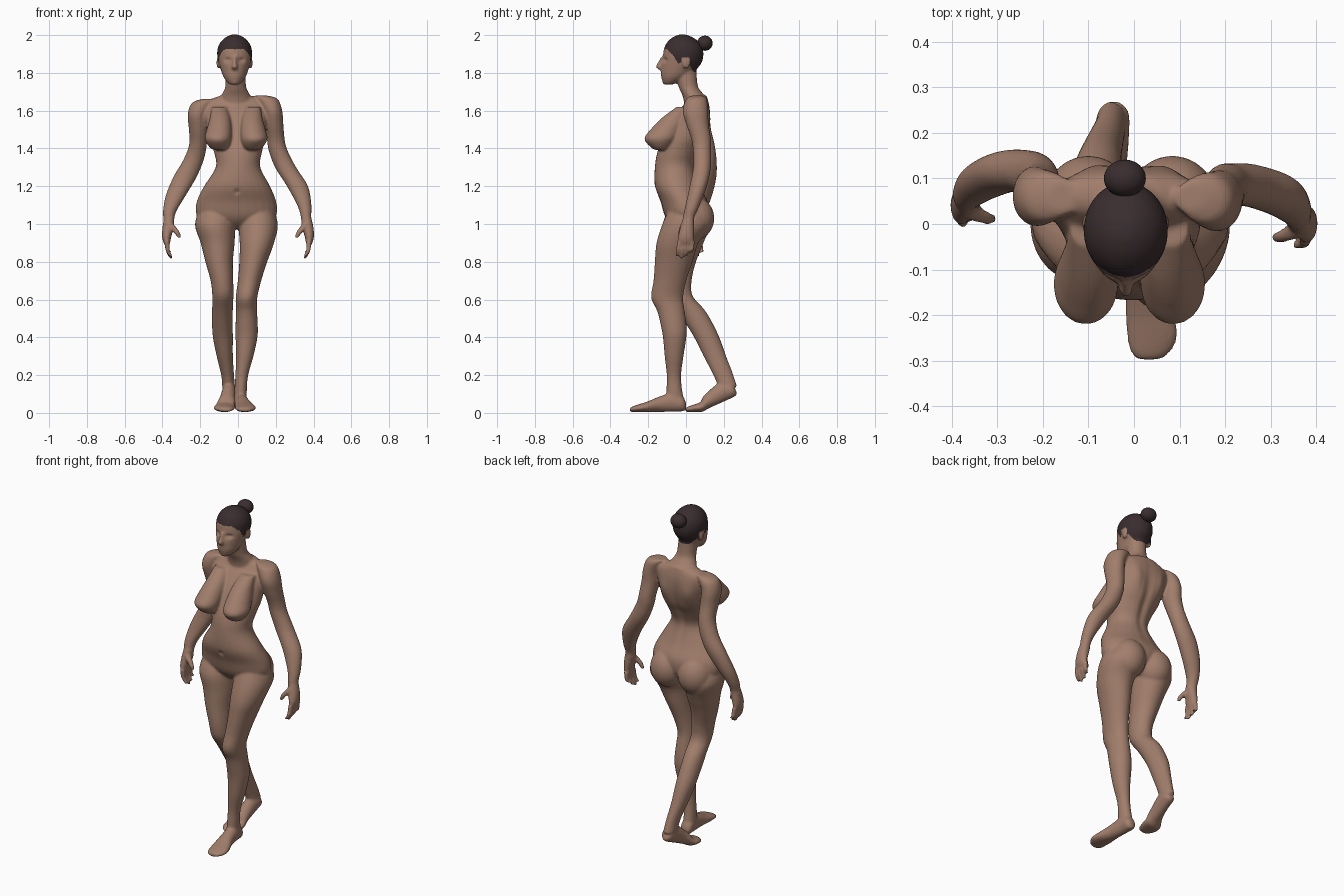
import bpy, bmesh, math
from mathutils import Vector, Matrix


def material(name, rgb):
    m = bpy.data.materials.new(name)
    m.diffuse_color = (*rgb, 1)
    return m


skin = material("brown skin", (0.36, 0.21, 0.15))
hair = material("dark hair", (0.042, 0.026, 0.028))
bm = bmesh.new()
CX = -0.018  # head centre


def smooth_rings(rings, steps=4):
    """Catmull-Rom interpolation of (x, y, z, radius a, radius b) rings"""
    out = []
    for i in range(len(rings) - 1):
        p0, p1 = rings[max(i - 1, 0)], rings[i]
        p2, p3 = rings[i + 1], rings[min(i + 2, len(rings) - 1)]
        for s in range(steps):
            t = s / steps
            out.append([0.5 * (2 * b + (c - a) * t + (2 * a - 5 * b + 4 * c - d) * t * t
                               + (3 * b - a - 3 * c + d) * t ** 3)
                        for a, b, c, d in zip(p0, p1, p2, p3)])
    return out + [list(rings[-1])]


def loft(rings, along="z", move=None, n=28):
    loops = []
    for x, y, z, a, b in smooth_rings(rings):
        loop = []
        for k in range(n):
            c, s = math.cos(math.tau * k / n), math.sin(math.tau * k / n)
            p = (x + a * c, y + b * s, z) if along == "z" else (x + a * c, y, z + b * s)
            loop.append(bm.verts.new(move(*p) if move else p))
        loops.append(loop)
    for l0, l1 in zip(loops, loops[1:]):
        for k in range(n):
            bm.faces.new((l0[k], l0[(k + 1) % n], l1[(k + 1) % n], l1[k]))
    bm.faces.new(loops[0][::-1])
    bm.faces.new(loops[-1])


def ball(c, r):
    bmesh.ops.create_uvsphere(bm, u_segments=24, v_segments=16, radius=1,
                              matrix=Matrix.Translation(c) @ Matrix.Diagonal((*r, 1)))


# torso and neck
loft([(-.008, 0, .975, .07, .05), (-.008, 0, 1.01, .16, .09), (-.008, 0, 1.05, .212, .115),
      (-.008, -.01, 1.12, .21, .125), (-.005, -.045, 1.2, .175, .12),
      (0, -.06, 1.3, .118, .105), (0, -.04, 1.38, .127, .112),
      (-.005, -.008, 1.45, .148, .115), (-.01, .02, 1.53, .16, .105),
      (-.015, .045, 1.6, .175, .082), (-.015, .06, 1.645, .16, .06), (-.013, .06, 1.68, .08, .05)])
loft([(-.012, .055, 1.6, .09, .06), (-.012, .045, 1.67, .08, .06), (-.012, .015, 1.72, .057, .052),
      (-.014, .003, 1.77, .054, .055), (CX, -.005, 1.83, .055, .06)])

# breasts and buttocks
for s in (-1, 1):
    x = -.01 + s * .09
    loft([(x, -.13, 1.391, .025, .03), (x, -.135, 1.405, .05, .05), (x + s * .006, -.135, 1.45, .07, .086),
          (x, -.105, 1.5, .066, .083), (x - s * .005, -.06, 1.56, .055, .07), (x, -.01, 1.62, .04, .04)])
    ball((-.008 + s * .092, .045, 1.03), (.1, .105, .115))

# front leg
loft([(.1, 0, 1.1, .08, .08), (.107, 0, 1.0, .104, .125), (.1, -.045, .9, .091, .111),
      (.081, -.065, .8, .074, .1), (.061, -.085, .7, .062, .087), (.045, -.1, .61, .057, .085),
      (.045, -.08, .54, .056, .073), (.046, -.065, .46, .059, .068), (.045, -.06, .4, .058, .062),
      (.036, -.063, .3, .046, .05), (.02, -.064, .2, .034, .038), (.014, -.062, .12, .033, .042),
      (.012, -.055, .05, .034, .05)])
# rear leg
loft([(-.115, 0, 1.1, .08, .08), (-.122, 0, 1.0, .106, .125), (-.108, -.015, .9, .09, .108),
      (-.1, -.035, .8, .073, .088), (-.085, -.045, .7, .06, .075), (-.08, -.035, .62, .056, .07),
      (-.082, .02, .55, .055, .075), (-.083, .06, .49, .055, .073), (-.08, .11, .4, .053, .067),
      (-.07, .153, .3, .043, .06), (-.055, .198, .2, .034, .053), (-.05, .22, .14, .034, .05)])

# feet
FOOT = [(.012, 0, .035, .015, .018), (.012, -.018, .048, .034, .04), (.015, -.07, .056, .037, .05),
        (.023, -.14, .046, .041, .041), (.034, -.2, .033, .053, .029), (.04, -.245, .026, .056, .021),
        (.036, -.28, .02, .045, .015), (.032, -.298, .016, .025, .01)]


def rear_foot(x, y, z):
    d, w = y + .22, 0.0
    if d > 0:  # behind the ball of the foot the heel lifts
        w = math.radians(23) * min(1, d / .04)
    return (-x - .033, .075 + d * math.cos(w) - z * math.sin(w), d * math.sin(w) + z * math.cos(w))


loft(FOOT, "y")
loft(FOOT, "y", rear_foot)

# arms
loft([(.12, .06, 1.68, .035, .03), (.155, .055, 1.662, .055, .055), (.182, .05, 1.6, .052, .067),
      (.19, .06, 1.53, .05, .06), (.2, .08, 1.45, .047, .052), (.212, .085, 1.39, .05, .048),
      (.252, .085, 1.3, .056, .047), (.315, .065, 1.2, .056, .046), (.351, .035, 1.1, .038, .038),
      (.36, .015, 1.04, .028, .031), (.364, .01, 1.0, .03, .032)])
loft([(-.15, .06, 1.662, .04, .035), (-.19, .06, 1.64, .055, .055), (-.214, .06, 1.58, .052, .065),
      (-.21, .075, 1.5, .05, .058), (-.212, .1, 1.42, .047, .052), (-.235, .115, 1.34, .054, .047),
      (-.28, .115, 1.25, .062, .046), (-.33, .095, 1.15, .053, .043), (-.361, .07, 1.07, .036, .037),
      (-.367, .055, 1.02, .028, .031), (-.37, .05, .99, .03, .032)])

# hands: palm, four fingers and thumb
for s, y0, sway in ((1, 0, -.012), (-1, .04, .012)):
    loft([(s * .363, y0 + .012, 1.03, .026, .029), (s * .37, y0 + .006, .98, .03, .037),
          (s * .378, y0, .93, .024, .042), (s * .376, y0, .895, .016, .04)])
    for k in range(4):
        y = y0 + (k - 1.5) * .024
        tip = .815 + .012 * abs(k - 1) + (.01 if k == 3 else 0)
        loft([(s * .376, y, .91, .013, .012), (s * .372, y + sway * .5, .86, .0125, .0115),
              (s * .352, y + sway, tip, .009, .009)], n=12)
    loft([(s * .36, y0 - .01, 1.0, .018, .02), (s * .33, y0 - .025, .965, .018, .015),
          (s * .308, y0 - .03, .925, .01, .01)], n=12)

# head
loft([(CX, -.095, 1.738, .022, .022), (CX, -.08, 1.752, .04, .044), (CX, -.06, 1.78, .06, .072),
      (CX, -.043, 1.81, .071, .09), (CX, -.025, 1.85, .083, .106), (CX, -.015, 1.89, .092, .107),
      (CX, -.014, 1.93, .09, .102), (CX, -.015, 1.965, .073, .083), (CX, -.018, 1.99, .045, .05),
      (CX, -.02, 2.003, .015, .017)])
loft([(CX, -.122, 1.885, .009, .012), (CX, -.135, 1.855, .01, .014), (CX, -.142, 1.832, .016, .019),
      (CX, -.13, 1.818, .013, .015)], n=12)
ball((CX, -.121, 1.787), (.024, .012, .011))
ball((CX, -.105, 1.752), (.022, .02, .016))
for s in (-1, 1):
    ball((CX + s * .085, .002, 1.853), (.011, .02, .032))

# merge everything into one smooth body
bmesh.ops.recalc_face_normals(bm, faces=bm.faces)
me = bpy.data.meshes.new("body_parts")
bm.to_mesh(me)
bm.free()
tmp = bpy.data.objects.new("body_parts", me)
bpy.context.collection.objects.link(tmp)
r = tmp.modifiers.new("merge", 'REMESH')
r.mode, r.voxel_size, r.use_smooth_shade = 'VOXEL', .0065, True
sm = tmp.modifiers.new("soften", 'SMOOTH')
sm.factor, sm.iterations = .5, 7
dg = bpy.context.evaluated_depsgraph_get()
mesh = bpy.data.meshes.new_from_object(tmp.evaluated_get(dg))
bpy.data.objects.remove(tmp)
body = bpy.data.objects.new("body", mesh)
bpy.context.collection.objects.link(body)


def dent(center, radii, push):
    c, p = Vector(center), Vector(push)
    for v in mesh.vertices:
        d2 = sum(((a - b) / q) ** 2 for a, b, q in zip(v.co, c, radii))
        if d2 < 6:
            v.co += p * math.exp(-d2)


# eye sockets, spine groove, shoulder blades, navel
for s in (-1, 1):
    dent((CX + s * .036, -.115, 1.868), (.02, .03, .012), (0, .013, 0))
    dent((-.01 + s * .085, .11, 1.53), (.04, .05, .07), (0, .014, 0))
dent((-.01, .08, 1.4), (.025, .09, .17), (0, -.014, 0))
dent((-.005, -.165, 1.17), (.012, .03, .014), (0, .01, 0))

# hair colour above a hairline that drops from forehead to nape
mesh.materials.clear()
mesh.materials.append(skin)
mesh.materials.append(hair)
LINE = [(-1, 1.93), (-.1, 1.925), (-.075, 1.9), (-.04, 1.85), (-.02, 1.86), (.02, 1.84), (.04, 1.805), (1, 1.8)]
for f in mesh.polygons:
    f.use_smooth = True
    x, y, z = f.center
    for (y0, z0), (y1, z1) in zip(LINE, LINE[1:]):
        if y0 <= y < y1:
            ear = abs(x - CX) > .086 and abs(y) < .024 and z < 1.882
            f.material_index = int(z > z0 + (z1 - z0) * (y - y0) / (y1 - y0) and not ear)

# hair bun
bpy.ops.mesh.primitive_uv_sphere_add(segments=32, ring_count=20, radius=1, location=(-.02, .1, 1.957))
bun = bpy.context.object
bun.name = "hair_bun"
bun.scale = (.046, .041, .04)
bun.data.materials.append(hair)
bpy.ops.object.shade_smooth()
